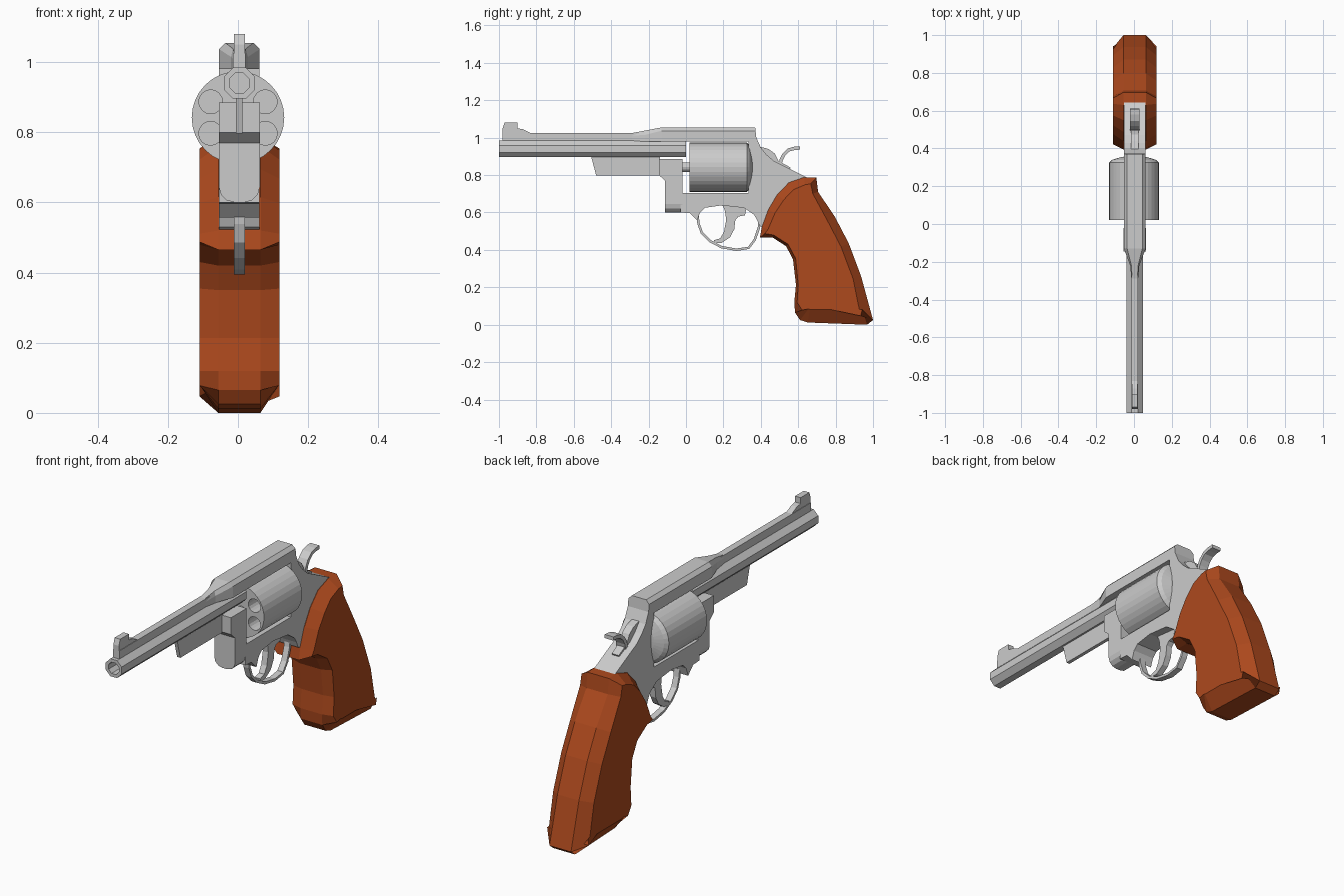
import bpy, bmesh
from math import pi, cos, sin
from mathutils import Vector, Matrix

CX = 0.004   # mid plane of frame and grip


def finish(name, bm, mat=None):
    bmesh.ops.recalc_face_normals(bm, faces=bm.faces[:])
    me = bpy.data.meshes.new(name)
    bm.to_mesh(me)
    bm.free()
    ob = bpy.data.objects.new(name, me)
    bpy.context.collection.objects.link(ob)
    if mat:
        me.materials.append(mat)
    return ob


def loft(name, loops, mat=None, bevel=None):
    """Join equal loops of 3D points and cap both ends.
    bevel = (edge test, width, segments)"""
    bm = bmesh.new()
    rings = [[bm.verts.new(p) for p in loop] for loop in loops]
    n = len(rings[0])
    for a, b in zip(rings, rings[1:]):
        for i in range(n):
            j = (i + 1) % n
            bm.faces.new((a[i], a[j], b[j], b[i]))
    bm.faces.new(rings[0])
    bm.faces.new(rings[-1])
    if bevel:
        test, width, seg = bevel
        edges = [e for e in bm.edges if abs(e.verts[0].co.x - e.verts[1].co.x) < 1e-5
                 and all(test(v.co) for v in e.verts)]
        bmesh.ops.bevel(bm, geom=edges, offset=width, segments=seg,
                        profile=0.5, affect='EDGES')
    return finish(name, bm, mat)


def plate(name, prof, half, **kw):
    """Extrude a side (y, z) profile across x."""
    return loft(name, [[(CX + s * half, y, z) for y, z in prof] for s in (-1, 1)], **kw)


def ribbon(name, path, thick, half):
    """Strip of constant thickness along a side (y, z) path."""
    pts = [Vector(p) for p in path]
    left, right = [], []
    for i, p in enumerate(pts):
        d = (pts[min(i + 1, len(pts) - 1)] - pts[max(i - 1, 0)]).normalized()
        nrm = Vector((-d.y, d.x)) * thick / 2
        left.append(p + nrm)
        right.append(p - nrm)
    return plate(name, left + right[::-1], half)


def turned(name, prof, seg, x, z, phase=0.0):
    """Lathe (radius, y) around an axis parallel to y."""
    return loft(name, [[(x + r * cos(phase + 2 * pi * i / seg), y,
                         z + r * sin(phase + 2 * pi * i / seg)) for i in range(seg)]
                       for r, y in prof])


wood = bpy.data.materials.new("brown_wood")
wood.diffuse_color = (0.42, 0.067, 0.0125, 1)

# Octagonal barrel with bore, top rib, front sight and lower lug
turned("barrel", [(0.031, -0.8), (0.031, -1), (0.048, -1), (0.048, 0.0)], 8, CX, 0.94, pi / 8)
plate("barrel_rib", [(-0.98, 0.97), (-0.98, 1.025), (-0.22, 1.025), (-0.22, 0.97)], 0.018)
plate("front_sight", [(-0.98, 0.99), (-0.98, 1.05), (-0.97, 1.08), (-0.9, 1.08),
                      (-0.9, 1.05), (-0.87, 1.045), (-0.82, 1.02), (-0.82, 0.99)], 0.0155)
plate("barrel_lug", [(-0.51, 0.91), (-0.48, 0.797), (-0.14, 0.797), (-0.14, 0.91)], 0.009)


# Taper between rib and top strap
def section(y, w, top, z0, zt):
    return [(CX + x, y, z) for x, z in ((-w, z0), (-w, zt), (-top, top_z(y)),
                                        (top, top_z(y)), (w, zt), (w, z0))]


def top_z(y):
    return 1.055 + (y + 0.13) * 0.19


loft("strap_taper", [section(-0.29, 0.018, 0.014, 0.98, 1.01),
                     section(-0.22, 0.024, 0.018, 0.98, 1.015),
                     section(-0.13, 0.058, 0.04, 0.98, 1.037)])

# Main frame: top strap, rear and floor around the cylinder window
plate("frame", [(-0.13, 0.98), (-0.13, 1.055), (0.37, 1.055), (0.376, 1.0), (0.40, 0.947),
                (0.43, 0.91), (0.47, 0.875), (0.535, 0.843), (0.65, 0.785), (0.60, 0.70),
                (0.45, 0.50), (0.392, 0.53), (0.38, 0.56), (0.364, 0.588), (0.31, 0.625),
                (0.19, 0.638), (0.10, 0.625), (0.075, 0.60), (0.06, 0.557), (0.02, 0.597),
                (-0.03, 0.60), (-0.03, 0.705), (0.335, 0.705), (0.335, 0.98)], 0.058,
      bevel=(lambda c: c.z > 1.05, 0.018, 1))

# Front block under the barrel, rounded below
plate("frame_front", [(-0.145, 0.885), (-0.145, 0.80), (-0.112, 0.77), (-0.112, 0.60),
                      (-0.02, 0.60), (-0.02, 0.885)], 0.0585,
      bevel=(lambda c: c.z < 0.61, 0.045, 3))

# Cylinder with domed back and six chambers
drum = turned("cylinder", [(0.132, 0.02), (0.132, 0.325), (0.115, 0.34), (0.07, 0.354),
                           (0.03, 0.36)], 32, 0, 0.842)
bm = bmesh.new()
for k in range(6):
    a = pi / 6 + k * pi / 3
    m = Matrix.Translation((0.09 * cos(a), 0.04, 0.842 + 0.09 * sin(a))) @ Matrix.Rotation(pi / 2, 4, 'X')
    bmesh.ops.create_cone(bm, cap_ends=True, segments=16, radius1=0.034, radius2=0.034,
                          depth=0.2, matrix=m)
cutter = finish("chamber_cutter", bm)
cutter.hide_render = True
cutter.hide_set(True)
mod = drum.modifiers.new("chambers", 'BOOLEAN')
mod.object = cutter
mod.operation = 'DIFFERENCE'
mod.solver = 'EXACT'
turned("cylinder_pin", [(0.025, -0.03), (0.025, 0.03)], 12, CX, 0.842)

# Trigger guard and trigger
ribbon("trigger_guard", [(0.062, 0.58), (0.067, 0.54), (0.085, 0.49), (0.128, 0.447),
                         (0.19, 0.415), (0.27, 0.401), (0.335, 0.411), (0.368, 0.455),
                         (0.39, 0.52), (0.395, 0.56)], 0.013, 0.0155)
plate("trigger", [(0.19, 0.65), (0.208, 0.61), (0.215, 0.56), (0.203, 0.497), (0.183, 0.462),
                  (0.15, 0.452), (0.153, 0.436), (0.19, 0.437), (0.235, 0.467), (0.258, 0.51),
                  (0.264, 0.56), (0.28, 0.578), (0.315, 0.585), (0.33, 0.65)], 0.0155)

# Hammer body and curved spur
plate("hammer", [(0.385, 0.955), (0.44, 0.94), (0.475, 0.915), (0.495, 0.875),
                 (0.56, 0.84), (0.54, 0.80), (0.40, 0.86)], 0.02)
ribbon("hammer_spur", [(0.50, 0.845), (0.51, 0.885), (0.525, 0.912), (0.55, 0.935),
                       (0.58, 0.943), (0.61, 0.945)], 0.018, 0.025)

# Grip: side outline as (y, z, inset of the flat side face)
outline = [(0.697, 0.787, 0.045), (0.63, 0.788, 0.04), (0.55, 0.76, 0.045), (0.487, 0.695, 0.045),
           (0.44, 0.615, 0.04), (0.405, 0.52, 0.035), (0.395, 0.465, 0.035), (0.465, 0.465, 0.015),
           (0.535, 0.42, 0.015), (0.572, 0.35, 0.015), (0.588, 0.214, 0.012), (0.579, 0.12, 0.015),
           (0.583, 0.065, 0.04), (0.61, 0.025, 0.075), (0.65, 0.012, 0.07), (0.968, 0.0, 0.085),
           (1.0, 0.025, 0.07), (0.936, 0.26, 0.045), (0.87, 0.435, 0.045), (0.797, 0.575, 0.045),
           (0.706, 0.711, 0.03)]
pts = [Vector(p[:2]) for p in outline]
flat = []
for i, p in enumerate(pts):
    e1 = (p - pts[i - 1]).normalized()
    e2 = (pts[(i + 1) % len(pts)] - p).normalized()
    t = (e1 + e2).normalized()
    flat.append(p + Vector((-t.y, t.x)) * outline[i][2])
loft("grip", [[(CX + x, q.x, q.y) for q in loop] for x, loop in
              ((-0.114, flat), (-0.06, pts), (0.06, pts), (0.114, flat))], mat=wood)
